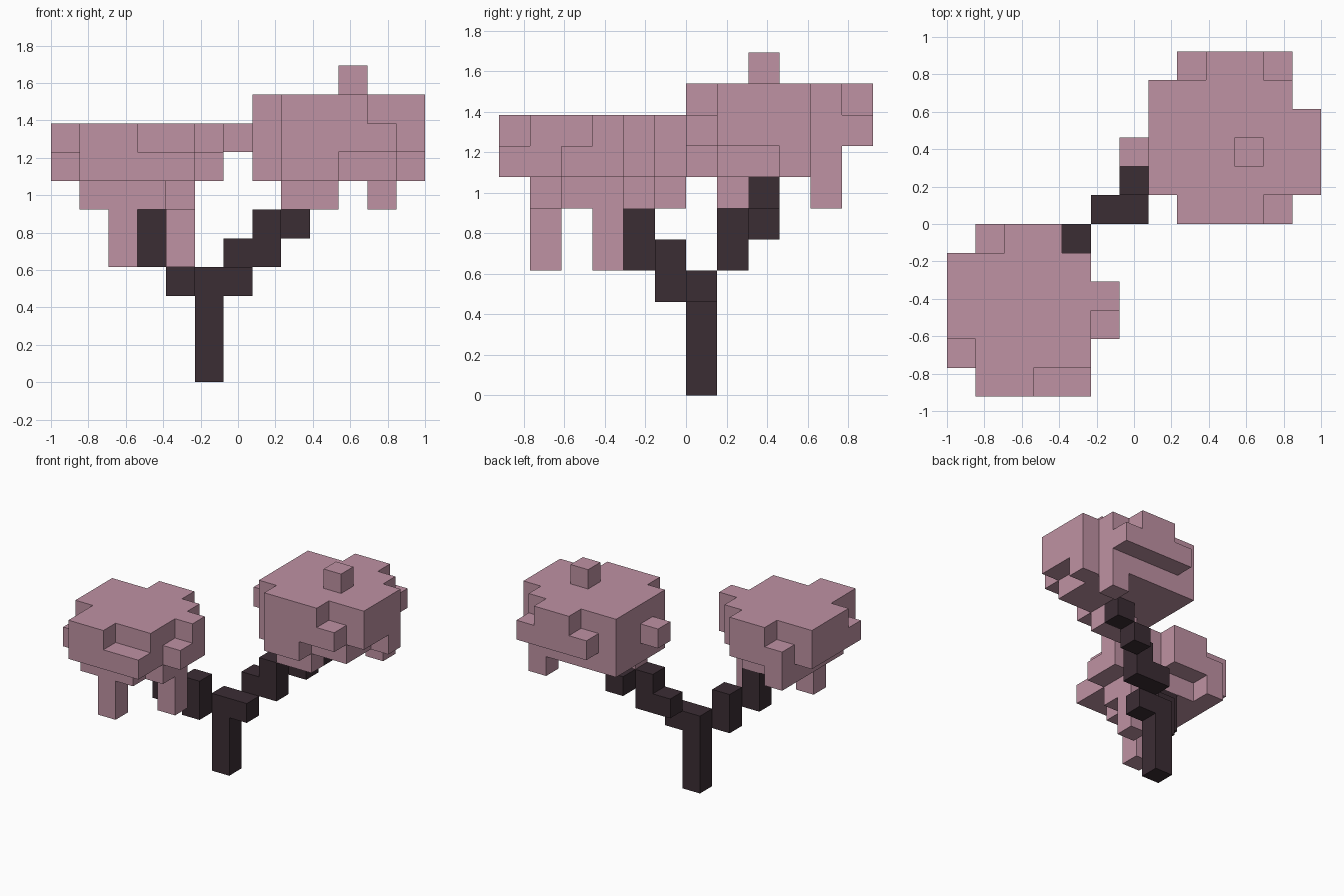
import bpy
import bmesh
from mathutils import Vector

if "Cube" in bpy.data.objects:
    bpy.data.objects.remove(bpy.data.objects["Cube"], do_unlink=True)

U = 2 / 13                          # edge of one grid cube
ORIGIN = Vector((-1, -6 * U, 0))    # corner of the grid


def material(name, colour):
    m = bpy.data.materials.new(name)
    m.use_nodes = True
    m.diffuse_color = (*colour, 1)
    bsdf = m.node_tree.nodes["Principled BSDF"]
    bsdf.inputs["Base Color"].default_value = (*colour, 1)
    bsdf.inputs["Roughness"].default_value = 0.9
    return m


def block(x, y, z):
    """Cubes filling inclusive ranges; a plain number is a single cube."""
    def span(v):
        return range(v[0], v[1] + 1) if isinstance(v, tuple) else (v,)
    return {(i, j, k) for i in span(x) for j in span(y) for k in span(z)}


def voxel_part(name, blocks, mat):
    """Fuse blocks of cubes into one shell without inner faces."""
    cubes = set().union(*(block(*b) for b in blocks))
    bm = bmesh.new()
    corners = {}

    def corner(p):
        key = tuple(int(c) for c in p)
        if key not in corners:
            corners[key] = bm.verts.new(ORIGIN + Vector(key) * U)
        return corners[key]

    for cube in cubes:
        for axis in range(3):
            for side in (0, 1):
                step = [0, 0, 0]
                step[axis] = 2 * side - 1
                if tuple(c + s for c, s in zip(cube, step)) in cubes:
                    continue
                ring = []
                for a, b in ((0, 0), (1, 0), (1, 1), (0, 1)):
                    p = list(cube)
                    p[axis] += side
                    p[(axis + 1) % 3] += a
                    p[(axis + 2) % 3] += b
                    ring.append(corner(p))
                bm.faces.new(ring if side else ring[::-1])
    # merge coplanar squares into clean flat faces
    bmesh.ops.dissolve_limit(bm, angle_limit=0.01, verts=bm.verts[:], edges=bm.edges[:])
    mesh = bpy.data.meshes.new(name)
    bm.to_mesh(mesh)
    bm.free()
    mesh.materials.append(mat)
    obj = bpy.data.objects.new(name, mesh)
    bpy.context.collection.objects.link(obj)
    return obj


blossom = material("blossom_pink", (0.52, 0.287, 0.366))
bark = material("dark_bark", (0.044, 0.026, 0.034))

# Trunk and the two stepped branches
voxel_part("trunk", [(5, 6, (0, 3))], bark)
voxel_part("left_branch", [
    (6, 6, 3), ((6, 7), 7, 4), (7, 7, 5), (8, 8, 5), (9, 8, 6)], bark)
voxel_part("right_branch", [(4, 5, (3, 4)), (3, 4, (4, 5))], bark)

# Lower canopy
voxel_part("right_canopy", [
    ((1, 4), (1, 4), (7, 8)),       # core
    (0, (2, 4), (7, 8)),            # outer side
    (0, 1, 7),
    ((1, 2), 0, (7, 8)),            # front side
    ((3, 4), 0, 7),
    (5, 3, (7, 8)),                 # inner side
    (5, 2, 7),
    ((2, 3), 5, (7, 8)),            # back side
    (1, 5, (6, 7)),
    ((1, 3), (1, 4), 6),            # underside
    (4, (2, 3), 6),
    (2, 1, (4, 5)),                 # hanging tufts
    (4, 3, (4, 5)),
], blossom)

# Upper canopy
voxel_part("left_canopy", [
    ((7, 11), (7, 10), (7, 9)),     # core
    (12, (7, 9), (8, 9)),           # outer side
    (12, 9, 7),
    ((8, 9), 6, (7, 9)),            # front side
    (10, 6, (8, 9)),
    (11, 6, 8),
    ((9, 10), 11, (8, 9)),          # back side
    (8, 11, 8),
    (11, 11, 8),
    (6, 8, 8),                      # inner tuft
    (10, 8, 10),                    # top tuft
    ((8, 9), 7, 6),                 # underside
    (11, 10, 6),
], blossom)
